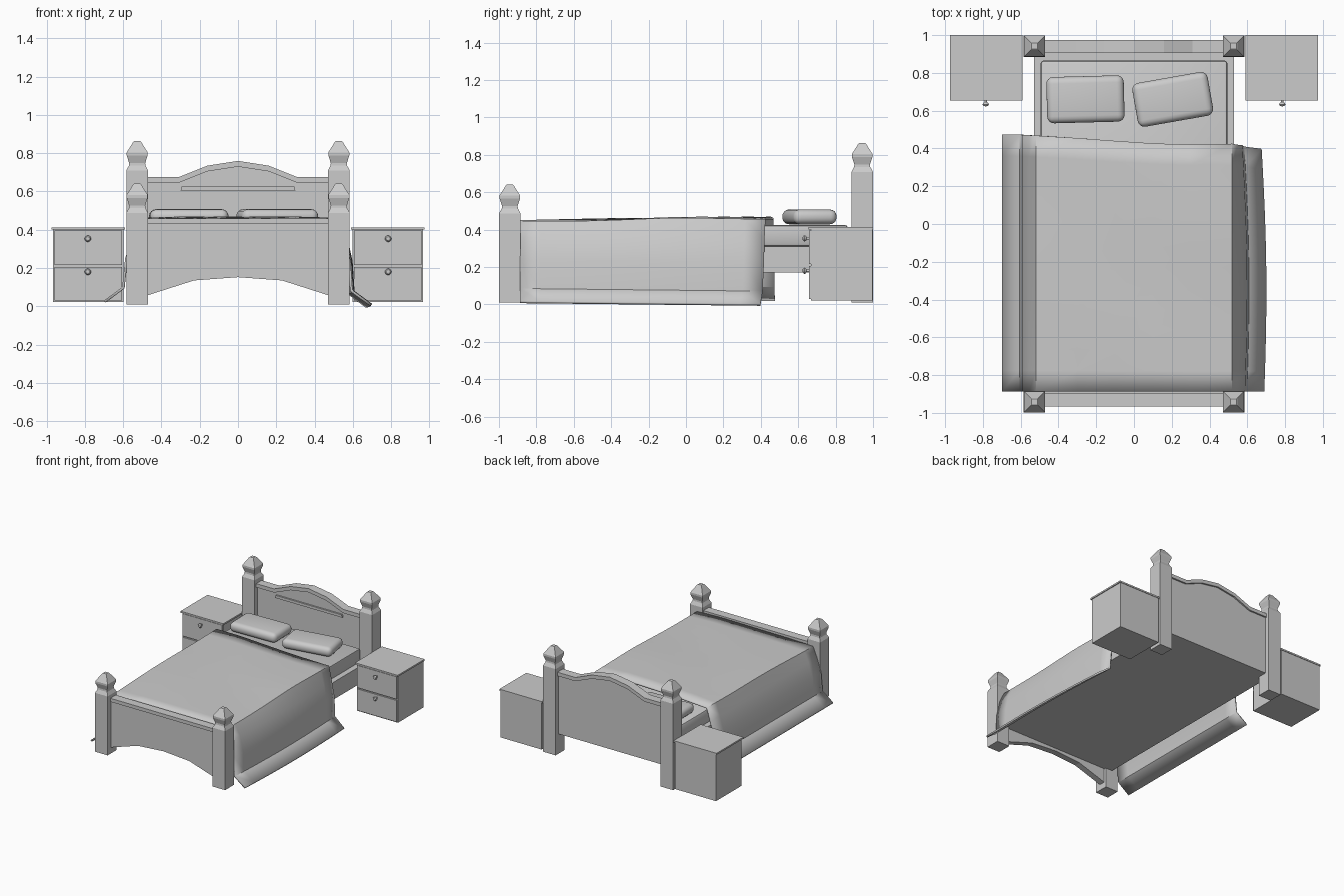
import bpy, bmesh, math

if "Cube" in bpy.data.objects:
    bpy.data.objects.remove(bpy.data.objects["Cube"])


def finish(name, bm, smooth=False):
    bmesh.ops.recalc_face_normals(bm, faces=bm.faces)
    me = bpy.data.meshes.new(name)
    bm.to_mesh(me)
    bm.free()
    ob = bpy.data.objects.new(name, me)
    bpy.context.collection.objects.link(ob)
    if smooth:
        shade(ob)
    return ob


def shade(ob):
    bpy.ops.object.select_all(action='DESELECT')
    ob.select_set(True)
    bpy.context.view_layer.objects.active = ob
    bpy.ops.object.shade_smooth_by_angle(angle=math.radians(35))


def box(name, x0, x1, y0, y1, z0, z1, bevel=0, segments=2):
    bm = bmesh.new()
    bmesh.ops.create_cube(bm, size=1)
    for v in bm.verts:
        v.co = ((x0 + x1) / 2 + v.co.x * (x1 - x0),
                (y0 + y1) / 2 + v.co.y * (y1 - y0),
                (z0 + z1) / 2 + v.co.z * (z1 - z0))
    if bevel:
        bmesh.ops.bevel(bm, geom=bm.edges[:], offset=bevel, segments=segments,
                        profile=0.5, affect='EDGES')
    return finish(name, bm, bool(bevel))


def prism(name, pts, y0, y1):
    """Extrude an x-z outline along y."""
    bm = bmesh.new()
    f = bm.faces.new([bm.verts.new((x, y0, z)) for x, z in pts])
    ext = bmesh.ops.extrude_face_region(bm, geom=[f])
    for v in ext['geom']:
        if isinstance(v, bmesh.types.BMVert):
            v.co.y = y1
    return finish(name, bm)


def mirrored(half):
    """Half outline listed from the right end to x = 0, completed to the left."""
    return half + [(-x, z) for x, z in reversed(half) if x > 0]


def post(name, cx, cy, top):
    """Square post with a waisted, pointed finial."""
    prof = [(0.057, 0.01), (0.057, top - 0.155), (0.043, top - 0.128),
            (0.042, top - 0.115), (0.055, top - 0.075), (0.055, top - 0.06),
            (0.020, top - 0.004), (0.015, top)]
    bm = bmesh.new()
    rings = [[bm.verts.new((cx + sx * r, cy + sy * r, z))
              for sx, sy in ((-1, -1), (1, -1), (1, 1), (-1, 1))] for r, z in prof]
    for a, b in zip(rings, rings[1:]):
        for i in range(4):
            j = (i + 1) % 4
            bm.faces.new((a[i], a[j], b[j], b[i]))
    bm.faces.new(rings[0])
    bm.faces.new(rings[-1])
    finish(name, bm)


# Posts
for side, s in (("right", 1), ("left", -1)):
    post("head_post_" + side, s * 0.527, 0.942, 0.864)
    post("foot_post_" + side, s * 0.527, -0.942, 0.642)

# Headboard with arched cap and front ledge
crest = mirrored([(0.48, 0.675), (0.31, 0.675), (0.16, 0.735), (0, 0.76)])
under = [(x, z - 0.03) for x, z in crest]
prism("headboard_panel", [(0.48, 0.17)] + under + [(-0.48, 0.17)], 0.918, 0.962)
prism("headboard_cap", crest + under[::-1], 0.905, 0.975)
prism("headboard_ledge", [(0.30, 0.605), (0.295, 0.627), (-0.295, 0.627), (-0.30, 0.605)],
      0.905, 0.92)

# Footboard with arched underside and top rail
arch = mirrored([(0.48, 0.055), (0.23, 0.135), (0, 0.152)])
prism("footboard_panel", [(0.48, 0.44)] + arch + [(-0.48, 0.44)], -0.955, -0.905)
box("footboard_rail", -0.48, 0.48, -0.965, -0.895, 0.432, 0.46)

# Bed base and mattress
box("bed_base", -0.53, 0.53, -0.90, 0.92, 0.17, 0.31)
box("mattress", -0.495, 0.495, -0.88, 0.865, 0.31, 0.425, 0.016)


# Pillows
def pillow(name, cx, cy, w, d, angle):
    p = box(name, -w / 2, w / 2, -d / 2, d / 2, -0.043, 0.043, 0.036, 4)
    for v in p.data.vertices:      # gently crowned middle
        edge = max(abs(v.co.x) / (w / 2), abs(v.co.y) / (d / 2))
        v.co.z *= 1.0 - 0.12 * edge ** 2
    p.location = (cx, cy, 0.468)
    p.rotation_euler.z = math.radians(angle)


pillow("pillow_left", -0.257, 0.66, 0.41, 0.245, 1.5)
pillow("pillow_right", 0.205, 0.66, 0.405, 0.235, 10)

# Blanket: a cross-section swept from foot to head, flared at the hems
section = [(-0.70, 0.03), (-0.605, 0.10), (-0.59, 0.25), (-0.555, 0.36), (-0.52, 0.45),
           (-0.3, 0.456), (-0.1, 0.456), (0.1, 0.456), (0.3, 0.456), (0.52, 0.45),
           (0.562, 0.36), (0.588, 0.24), (0.598, 0.085), (0.69, 0.018)]
head_y = [0.475, 0.473, 0.472, 0.47, 0.468, 0.455, 0.44, 0.427, 0.42, 0.425,
          0.42, 0.417, 0.41, 0.398]
bm = bmesh.new()
ROWS = 12
grid = []
for r in range(ROWS + 1):
    t = r / ROWS
    row = []
    for i, ((x, z), hy) in enumerate(zip(section, head_y)):
        y = -0.888 + (hy + 0.888) * t
        if z > 0.4:                               # bedding rises toward the head
            z += -0.008 + 0.018 * min(1, t * 1.6) + 0.003 * math.sin(9 * t + 4 * x)
        elif x > 0:                               # bowed, dipping right side
            x += 0.014 * math.sin(math.pi * t) - 0.014 * t * t
            z -= 0.014 * t
        row.append(bm.verts.new((x, y, z)))
    grid.append(row)
for a, b in zip(grid, grid[1:]):
    for i in range(len(a) - 1):
        bm.faces.new((a[i], a[i + 1], b[i + 1], b[i]))
blanket = finish("blanket", bm, True)
sol = blanket.modifiers.new("thickness", 'SOLIDIFY')
sol.thickness = 0.014
sol.offset = -1

# Nightstands
for side, s in (("right", 1), ("left", -1)):
    def nbox(name, a, b, *rest):
        box(f"nightstand_{name}_{side}", min(s * a, s * b), max(s * a, s * b), *rest)
    nbox("body", 0.598, 0.967, 0.668, 0.996, 0.022, 0.402)
    nbox("top", 0.590, 0.974, 0.655, 1.0, 0.400, 0.413)
    for n, (z0, z1, kz) in enumerate(((0.03, 0.205, 0.18), (0.215, 0.396, 0.353))):
        nbox(f"drawer_{n}", 0.605, 0.960, 0.658, 0.67, z0, z1)
        # Knob turned around the y axis
        bm = bmesh.new()
        prof = [(0.0, 0.622), (0.011, 0.625), (0.017, 0.633), (0.013, 0.641),
                (0.007, 0.645), (0.007, 0.66)]
        vs = [bm.verts.new((s * 0.785 + r, y, kz)) for r, y in prof]
        es = [bm.edges.new(e) for e in zip(vs, vs[1:])]
        bmesh.ops.spin(bm, geom=vs + es, cent=(s * 0.785, 0, kz), axis=(0, 1, 0),
                       angle=2 * math.pi, steps=12)
        bmesh.ops.remove_doubles(bm, verts=bm.verts, dist=0.0005)
        finish(f"nightstand_knob_{n}_{side}", bm, True)
